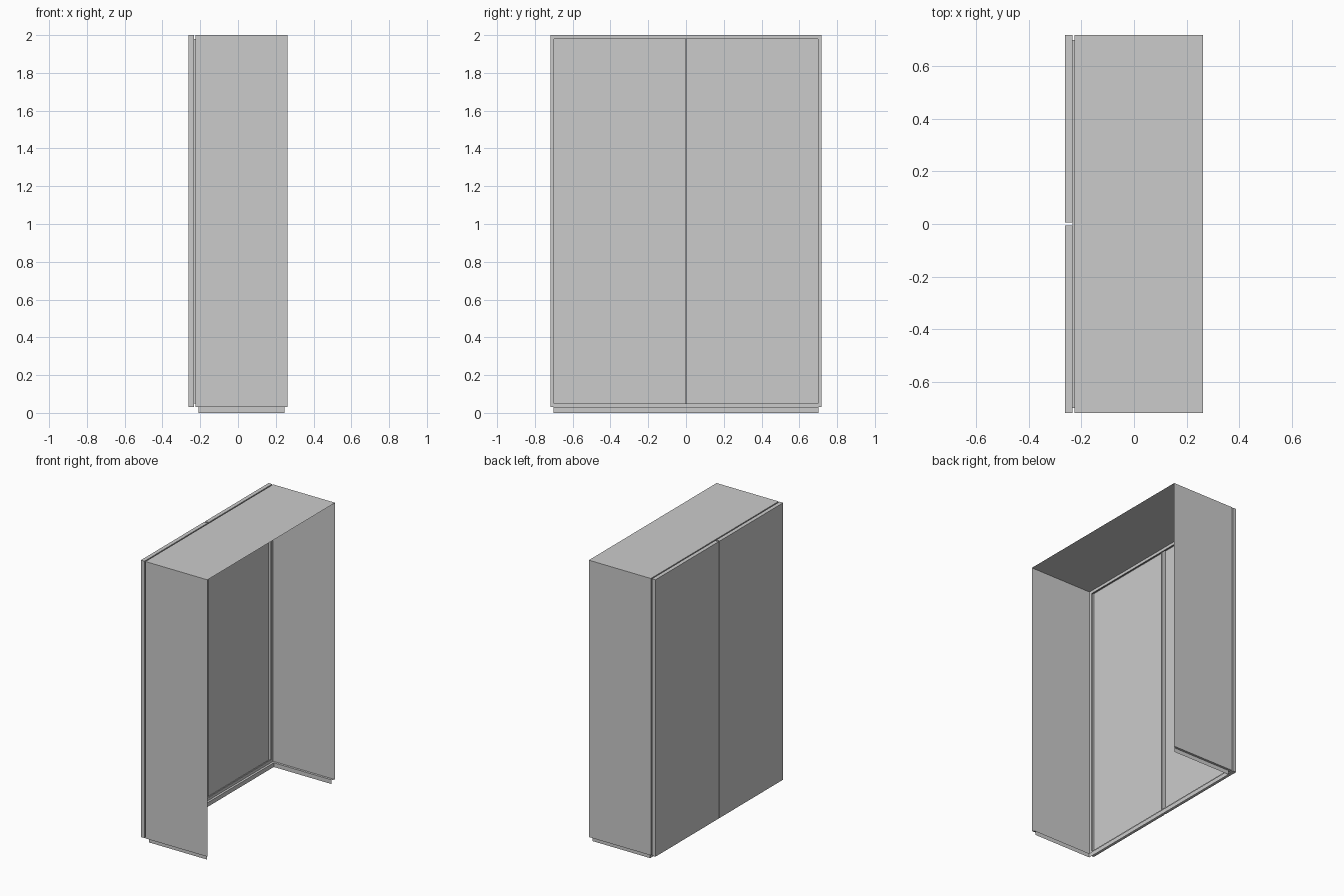
import bpy
import bmesh

cube = bpy.data.objects.get("Cube")
if cube:
    bpy.data.objects.remove(cube, do_unlink=True)

# Single painted finish
grey = bpy.data.materials.new("light_grey")
grey.use_nodes = True
colour = (0.6, 0.6, 0.6, 1)
grey.diffuse_color = colour
grey.node_tree.nodes["Principled BSDF"].inputs["Base Color"].default_value = colour

HALF_Y = 0.718      # half width of the cabinet
BASE, TOP = 0.03, 2.0
DOOR_X, DOOR_BACK = -0.262, -0.234
BODY_X, BODY_BACK = -0.226, 0.262
LIP = 0.02          # inset of the opening and the seal
GAP = 0.005         # half the gap between the doors


def loop(x, y0=-HALF_Y, y1=HALF_Y, z0=BASE, z1=TOP, inset=0.0):
    """Upright rectangle, wound to face -x."""
    y0, y1, z0, z1 = y0 + inset, y1 - inset, z0 + inset, z1 - inset
    return [(x, y1, z0), (x, y0, z0), (x, y0, z1), (x, y1, z1)]


def shell(name, loops, cap=False, open_bottom_after=None):
    """Thin sheet joining rectangles from front to back."""
    bm = bmesh.new()
    rings = [[bm.verts.new(p) for p in ring] for ring in loops]
    if cap:
        bm.faces.new(rings[0])
    for k, (a, b) in enumerate(zip(rings, rings[1:])):
        for i in range(4):
            if i == 0 and open_bottom_after is not None and k >= open_bottom_after:
                continue
            j = (i + 1) % 4
            bm.faces.new((a[j], a[i], b[i], b[j]))
    finish(name, bm)


def finish(name, bm):
    mesh = bpy.data.meshes.new(name)
    bm.to_mesh(mesh)
    bm.free()
    mesh.materials.append(grey)
    obj = bpy.data.objects.new(name, mesh)
    bpy.context.collection.objects.link(obj)


# Body: front frame, sides and top; the back and the floor stay open
shell("cabinet_body",
      [loop(BODY_X, inset=LIP), loop(BODY_X), loop(BODY_BACK)],
      open_bottom_after=1)

# Recessed seal between doors and body, with the lip behind the doors
shell("door_seal",
      [loop(DOOR_BACK), loop(DOOR_BACK, inset=LIP), loop(BODY_X, inset=LIP)])

# Two hollow doors
for name, y0, y1 in (("left_door", GAP, HALF_Y), ("right_door", -HALF_Y, -GAP)):
    shell(name, [loop(DOOR_X, y0, y1), loop(DOOR_BACK, y0, y1)], cap=True)

# Strip closing the gap between the doors
bm = bmesh.new()
bm.faces.new([bm.verts.new(p) for p in loop(DOOR_BACK, -GAP, GAP)])
finish("centre_strip", bm)

# Plinth: ledge under the body, then a set-back skirt on three sides
bm = bmesh.new()
SKIRT_Y, SKIRT_X, SKIRT_BACK = 0.702, -0.21, 0.246


def u_path(x, y, back, z):
    return [bm.verts.new(p) for p in
            ((back, y, z), (x, y, z), (x, -y, z), (back, -y, z))]


paths = [u_path(BODY_X, HALF_Y, BODY_BACK, BASE),
         u_path(SKIRT_X, SKIRT_Y, SKIRT_BACK, BASE),
         u_path(SKIRT_X, SKIRT_Y, SKIRT_BACK, 0.0)]
for upper, lower in zip(paths, paths[1:]):
    for i in range(3):
        bm.faces.new((upper[i], lower[i], lower[i + 1], upper[i + 1]))
finish("plinth", bm)
